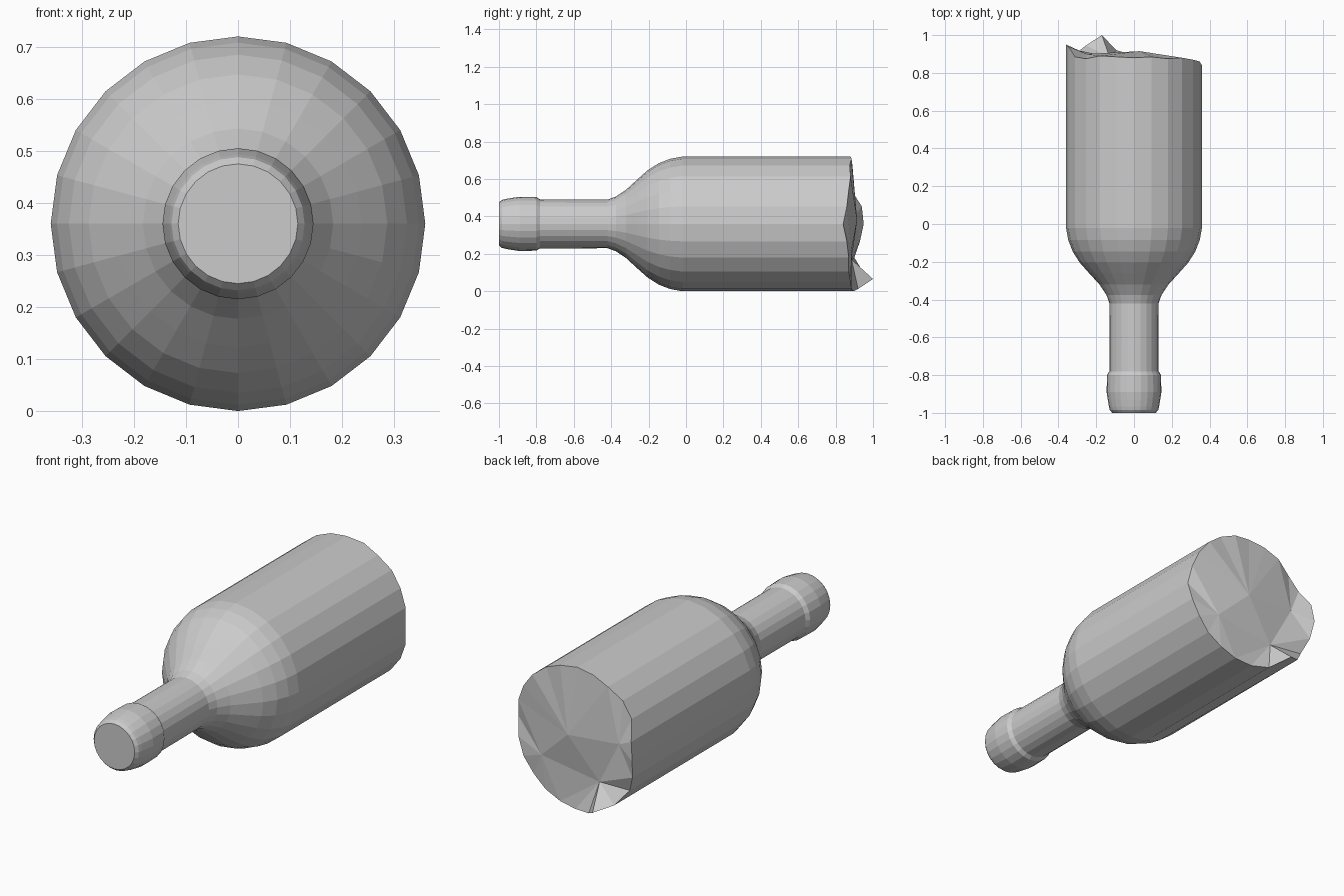
import bpy
import bmesh
from math import sin, cos, pi
from mathutils import Vector
from mathutils.geometry import delaunay_2d_cdt

if "Cube" in bpy.data.objects:
    bpy.data.objects.remove(bpy.data.objects["Cube"])

SIDES = 24
AXIS_Z = 0.36

# Bottle outline from mouth to body: (y, radius)
profile = [(-1.0, 0.115), (-0.985, 0.128), (-0.965, 0.133), (-0.93, 0.139),
           (-0.89, 0.145), (-0.80, 0.143), (-0.78, 0.131), (-0.42, 0.130),
           (-0.375, 0.146), (-0.32, 0.183), (-0.26, 0.238), (-0.205, 0.287),
           (-0.145, 0.325), (-0.085, 0.348), (-0.02, 0.36)]

# Jagged break line, clockwise from the top as seen from the front
rim_y = [.88, .885, .875, .88, .87, .86, .84, .86, .87, .87, .88, .885,
         .895, .92, 1.0, .945, .90, .93, .95, .94, .885, .875, .89, .885]

# Points where the facets of the break meet: (x, y, z)
facet_hubs = [(0.03, 0.915, 0.38), (-0.13, 0.885, 0.17),
              (0.20, 0.885, 0.22), (-0.25, 0.90, 0.40)]


def point(i, y, r):
    a = 2 * pi * i / SIDES
    return (r * sin(a), y, AXIS_Z + r * cos(a))


bm = bmesh.new()

# Turned lip, neck, shoulder and body
rings = [[bm.verts.new(point(i, y, r)) for i in range(SIDES)] for y, r in profile]
rim = [bm.verts.new(point(i, y, 0.34 if y == 1.0 else 0.36))
       for i, y in enumerate(rim_y)]
rings.append(rim)
for a, b in zip(rings, rings[1:]):
    for i in range(SIDES):
        j = (i + 1) % SIDES
        bm.faces.new((a[i], a[j], b[j], b[i]))

# Closed mouth
bm.faces.new(rings[0])

# Faceted broken end
end = rim + [bm.verts.new(p) for p in facet_hubs]
flat = [Vector((v.co.x, v.co.z)) for v in end]
edges = [(i, (i + 1) % SIDES) for i in range(SIDES)]
_, _, tris, orig, _, _ = delaunay_2d_cdt(flat, edges, [], 1, 1e-6)
for t in tris:
    bm.faces.new([end[orig[k][0]] for k in t])

bmesh.ops.recalc_face_normals(bm, faces=bm.faces)
mesh = bpy.data.meshes.new("broken_bottle")
bm.to_mesh(mesh)
bm.free()
bottle = bpy.data.objects.new("broken_bottle", mesh)
bpy.context.collection.objects.link(bottle)
